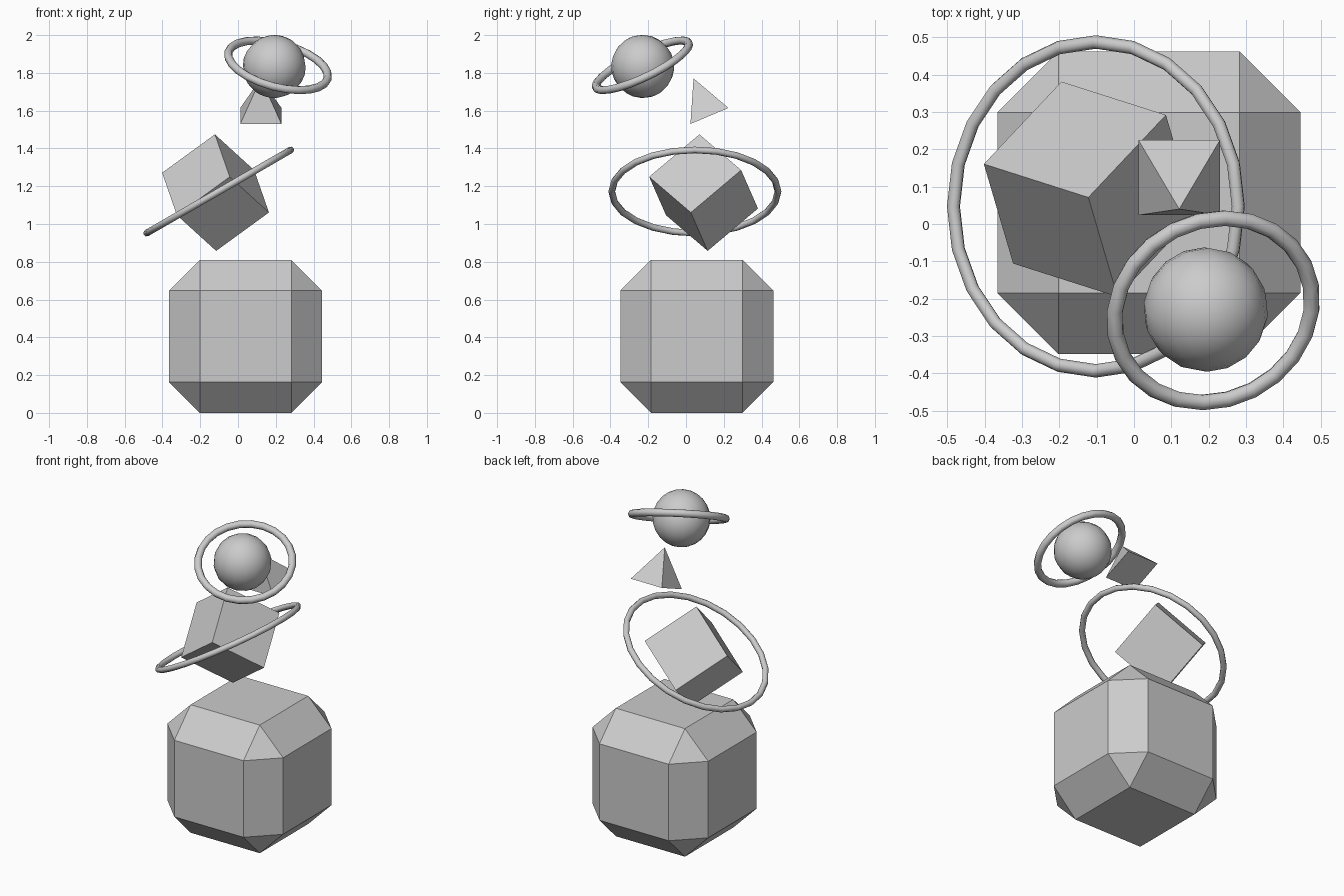
import bpy
from math import radians, sqrt
from mathutils import Matrix, Vector

if "Cube" in bpy.data.objects:
    bpy.data.objects.remove(bpy.data.objects["Cube"])


def name_it(name, smooth=False):
    obj = bpy.context.object
    obj.name = name
    if smooth:
        bpy.ops.object.shade_smooth()
    return obj


def ring(name, loc, rot, major, minor):
    bpy.ops.mesh.primitive_torus_add(
        location=loc, rotation=[radians(a) for a in rot],
        major_radius=major, minor_radius=minor,
        major_segments=24, minor_segments=8)
    return name_it(name, True)


# chamfered base block
bpy.ops.mesh.primitive_cube_add(size=0.81, location=(0.04, 0.057, 0.405))
base = name_it("base_block")
bevel = base.modifiers.new("chamfer", 'BEVEL')
bevel.width = 0.163
bevel.segments = 1
bevel.limit_method = 'NONE'

# tumbling cube, oriented along two of its edges
bpy.ops.mesh.primitive_cube_add(size=0.357)
cube = name_it("tilted_cube")
ex = Vector((-0.282, 0.09, -0.205)).normalized()
ey = Vector((0.203, 0.22, -0.19))
ey = (ey - ex * ey.dot(ex)).normalized()
axes = Matrix((ex, ey, ex.cross(ey))).transposed()
cube.matrix_world = Matrix.Translation((-0.119, 0.093, 1.166)) @ axes.to_4x4()

# ring around the cube
ring("large_ring", (-0.102, 0.047, 1.172), (0, -30, 0), 0.44, 0.018)

# small four-sided pyramid leaning forward
tilt, height = radians(22.9), 0.216
up = Matrix.Rotation(tilt, 3, 'X') @ Vector((0, 0, 1))
bpy.ops.mesh.primitive_cone_add(vertices=4, radius1=0.218 / sqrt(2), radius2=0, depth=height)
pyramid = name_it("pyramid")
pyramid.data.transform(Matrix.Rotation(radians(45), 4, 'Z'))
pyramid.rotation_euler = (tilt, 0, 0)
pyramid.location = Vector((0.121, 0.124, 1.572)) + up * height / 2

# top ball and its ring
bpy.ops.mesh.primitive_uv_sphere_add(
    segments=16, ring_count=12, radius=0.167,
    location=(0.192, -0.229, 1.834), rotation=(radians(25), radians(15), 0))
name_it("ball", True)
ring("small_ring", (0.212, -0.231, 1.84), (25, 15, 0), 0.272, 0.022)
